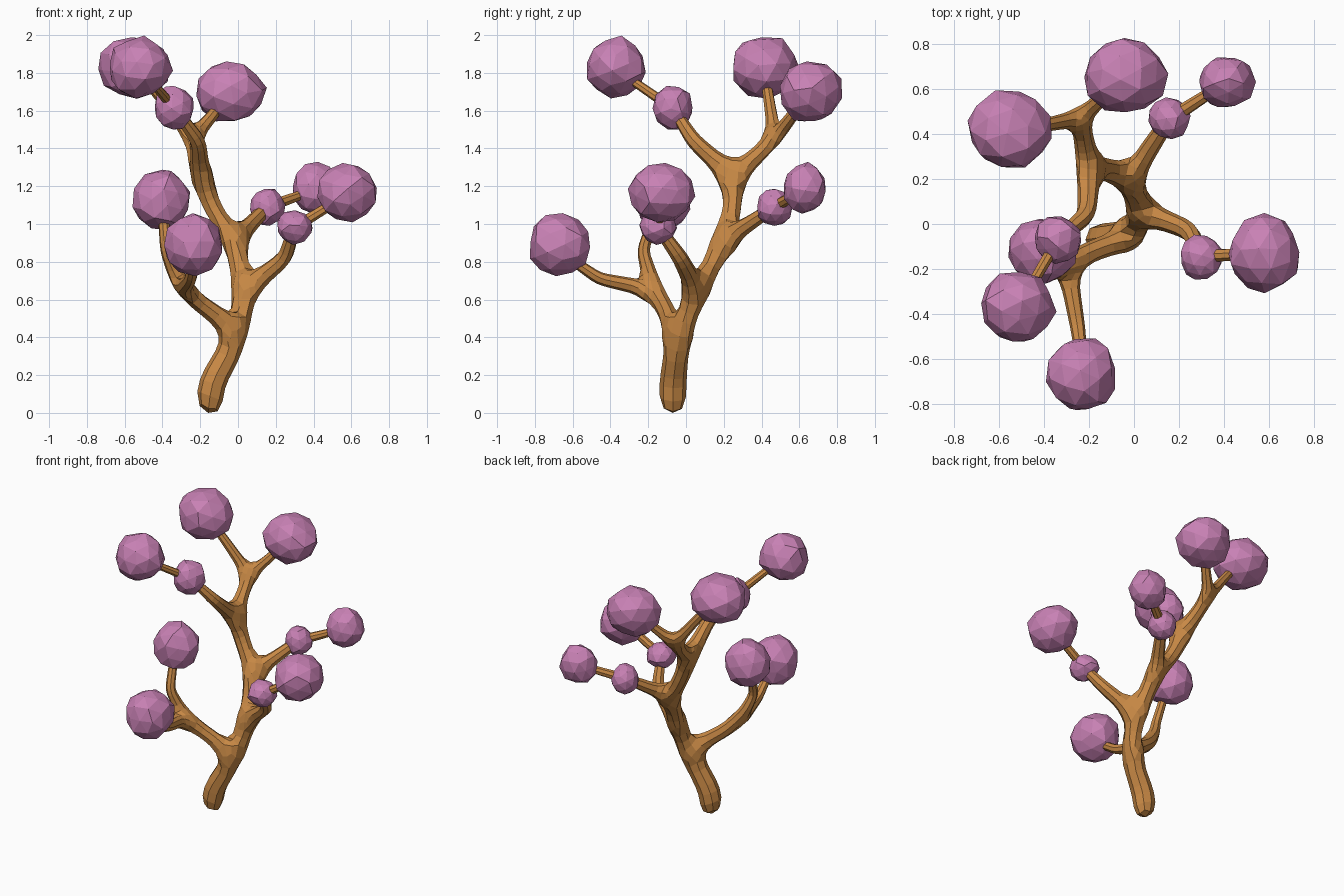
import bpy, bmesh, random
from mathutils import Euler, Vector

if "Cube" in bpy.data.objects:
    bpy.data.objects.remove(bpy.data.objects["Cube"])

random.seed(4)


def material(name, color):
    m = bpy.data.materials.new(name)
    m.diffuse_color = (*color, 1)
    m.use_nodes = True
    m.node_tree.nodes["Principled BSDF"].inputs["Base Color"].default_value = m.diffuse_color
    return m


bark = material("bark", (0.58, 0.25, 0.06))
blossom = material("blossom", (0.58, 0.22, 0.46))

# Branch forks: (x, y, z, radius)
fork_low = (0.01, -0.04, 0.42, 0.066)
fork_mid = (0.03, 0.06, 0.64, 0.058)
fork_high = (-0.02, 0.2, 0.91, 0.055)
fork_crown = (-0.2, 0.25, 1.25, 0.058)
fork_left = (-0.3, -0.17, 0.65, 0.048)
fork_top = (-0.24, 0.47, 1.45, 0.042)

# Each chain is a run of branch points; shared forks join the chains
chains = [
    # trunk
    [(-0.16, -0.07, 0.03, 0.08), (-0.14, -0.07, 0.16, 0.078), fork_low, fork_mid,
     fork_high, (-0.13, 0.245, 1.08, 0.055), fork_crown],
    # low left limb with its upright and forward branches
    [fork_low, (-0.16, -0.11, 0.55, 0.052), fork_left, (-0.38, -0.23, 0.86, 0.035),
     (-0.4, -0.15, 1.08, 0.028)],
    [fork_left, (-0.25, -0.46, 0.71, 0.036), (-0.23, -0.62, 0.82, 0.028)],
    # right limb
    [fork_mid, (0.25, -0.03, 0.82, 0.045), (0.297, -0.145, 0.98, 0.033),
     (0.54, -0.13, 1.13, 0.028)],
    # back limb
    [fork_high, (0.155, 0.465, 1.09, 0.036), (0.38, 0.61, 1.17, 0.026)],
    # crown limbs
    [fork_crown, (-0.21, 0.04, 1.44, 0.045), (-0.335, -0.067, 1.61, 0.03),
     (-0.49, -0.33, 1.79, 0.024)],
    [fork_crown, fork_top, (-0.37, 0.445, 1.62, 0.034), (-0.5, 0.42, 1.78, 0.028)],
    [fork_top, (-0.14, 0.56, 1.57, 0.034), (-0.07, 0.64, 1.67, 0.028)],
]

# Skeleton of vertices and edges, fleshed out with the skin modifier
nodes, edges = [], []
for chain in chains:
    ids = []
    for p in chain:
        if p not in nodes:
            nodes.append(p)
        ids.append(nodes.index(p))
    edges += list(zip(ids, ids[1:]))

mesh = bpy.data.meshes.new("skeleton")
mesh.from_pydata([p[:3] for p in nodes], edges, [])
tree = bpy.data.objects.new("trunk_and_branches", mesh)
bpy.context.collection.objects.link(tree)
tree.modifiers.new("skin", 'SKIN').branch_smoothing = 0.0
for p, s in zip(nodes, mesh.skin_vertices[0].data):
    s.radius = (p[3], p[3])
sub = tree.modifiers.new("facets", 'SUBSURF')
sub.levels = sub.render_levels = 1

depsgraph = bpy.context.evaluated_depsgraph_get()
solid = bpy.data.meshes.new_from_object(tree.evaluated_get(depsgraph))
tree.modifiers.clear()
tree.data = solid

# Seat the trunk foot on the ground
foot = min(v.co.z for v in solid.vertices)
for v in solid.vertices:
    if v.co.z < 0.12:
        v.co.z = 0.12 * (v.co.z - foot) / (0.12 - foot)
for f in solid.polygons:
    f.use_smooth = False
solid.materials.clear()
solid.materials.append(bark)


# Faceted blossom clumps, slightly irregular
def clump(name, center, size):
    bm = bmesh.new()
    bmesh.ops.create_icosphere(bm, subdivisions=2, radius=1)
    turn = Euler([random.uniform(0, 6) for _ in range(3)]).to_matrix()
    for v in bm.verts:
        d = turn @ v.co * random.uniform(0.93, 1.05)
        v.co = Vector(center) + Vector([a * b for a, b in zip(d, size)])
    me = bpy.data.meshes.new(name)
    bm.to_mesh(me)
    bm.free()
    me.materials.append(blossom)
    bpy.context.collection.objects.link(bpy.data.objects.new(name, me))


clumps = {
    "crown_left": ((-0.55, 0.42, 1.83), (0.19, 0.18, 0.17)),
    "crown_back": ((-0.04, 0.66, 1.70), (0.185, 0.175, 0.168)),
    "crown_front": ((-0.52, -0.37, 1.83), (0.172, 0.163, 0.163)),
    "crown_bud": ((-0.337, -0.067, 1.615), (0.107, 0.107, 0.12)),
    "back": ((0.41, 0.63, 1.19), (0.128, 0.118, 0.136)),
    "back_bud": ((0.155, 0.468, 1.09), (0.095, 0.097, 0.1)),
    "right": ((0.58, -0.13, 1.167), (0.162, 0.174, 0.158)),
    "right_bud": ((0.297, -0.147, 0.985), (0.097, 0.1, 0.092)),
    "left": ((-0.405, -0.12, 1.13), (0.153, 0.152, 0.162)),
    "front": ((-0.232, -0.67, 0.89), (0.16, 0.168, 0.168)),
}
for part, (center, size) in clumps.items():
    clump(part + "_blossom", center, size)
